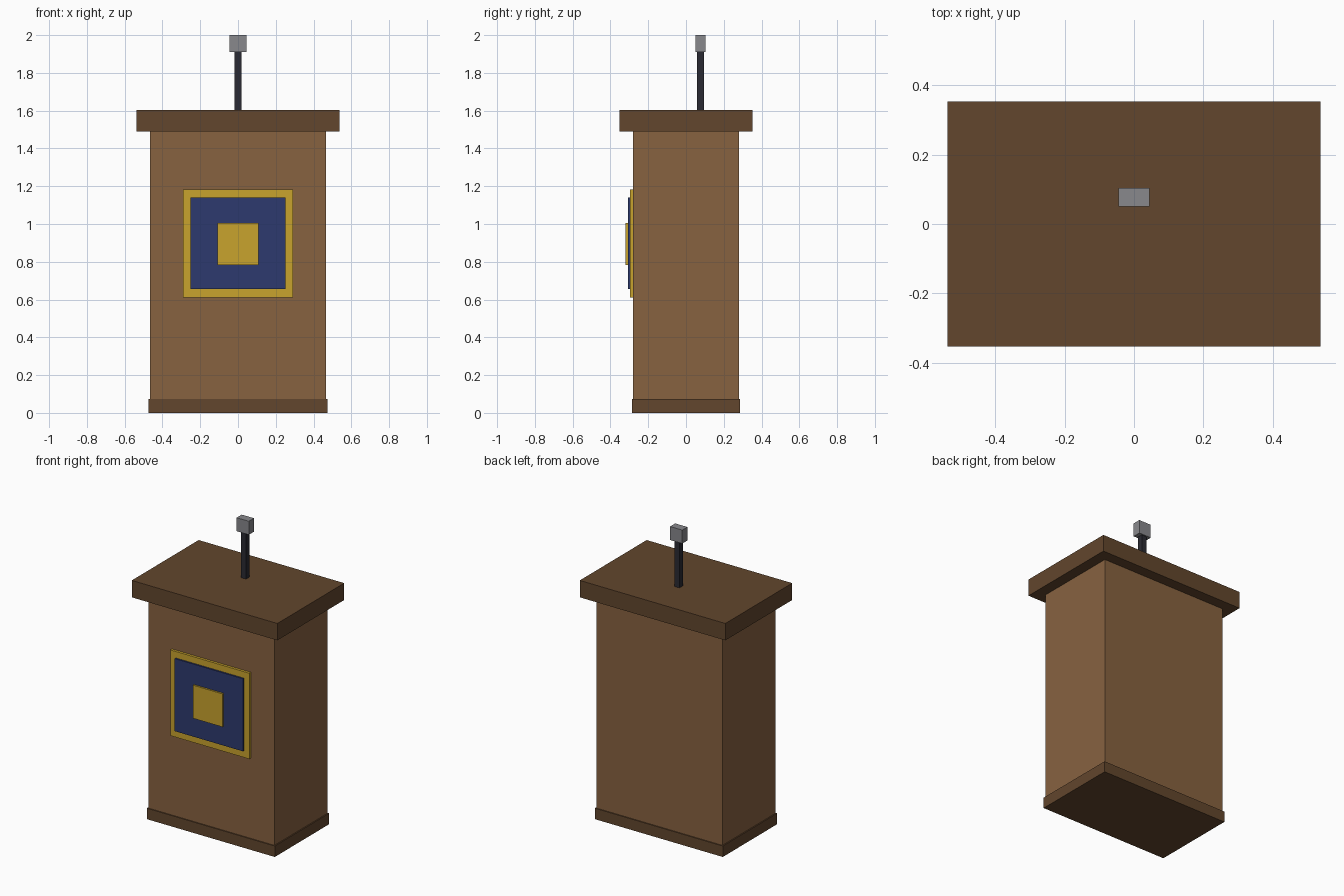
import bpy

default = bpy.data.objects.get("Cube")
if default:
    bpy.data.objects.remove(default, do_unlink=True)


def material(name, rgb):
    mat = bpy.data.materials.new(name)
    mat.use_nodes = True
    mat.diffuse_color = (*rgb, 1)
    mat.node_tree.nodes["Principled BSDF"].inputs["Base Color"].default_value = (*rgb, 1)
    return mat


def box(name, mat, half_width, y_range, z_range):
    """Box centred on x = 0 that spans the given y and z ranges."""
    (y0, y1), (z0, z1) = y_range, z_range
    bpy.ops.mesh.primitive_cube_add(size=1, location=(0, (y0 + y1) / 2, (z0 + z1) / 2))
    obj = bpy.context.object
    obj.name = obj.data.name = name
    obj.scale = (2 * half_width, y1 - y0, z1 - z0)
    bpy.ops.object.transform_apply(location=False, rotation=False, scale=True)
    obj.data.materials.append(mat)
    return obj


wood = material("wood", (0.242, 0.122, 0.051))
dark_wood = material("dark wood", (0.122, 0.061, 0.026))
gold = material("gold", (0.578, 0.366, 0.027))
navy = material("navy blue", (0.026, 0.042, 0.156))
black = material("black metal", (0.023, 0.023, 0.032))
grey = material("grey metal", (0.246, 0.246, 0.262))

# Lectern
box("base", dark_wood, 0.473, (-0.287, 0.287), (0, 0.073))
box("body", wood, 0.465, (-0.28, 0.28), (0.073, 1.49))
box("top", dark_wood, 0.538, (-0.353, 0.353), (1.49, 1.603))

# Stacked plates on the front
box("plaque_frame", gold, 0.292, (-0.297, -0.28), (0.61, 1.183))
box("plaque_panel", navy, 0.252, (-0.308, -0.297), (0.655, 1.14))
box("plaque_centre", gold, 0.109, (-0.32, -0.308), (0.784, 1.005))

# Microphone
box("microphone_stem", black, 0.018, (0.059, 0.095), (1.603, 1.91))
box("microphone_head", grey, 0.045, (0.05, 0.104), (1.91, 2))
